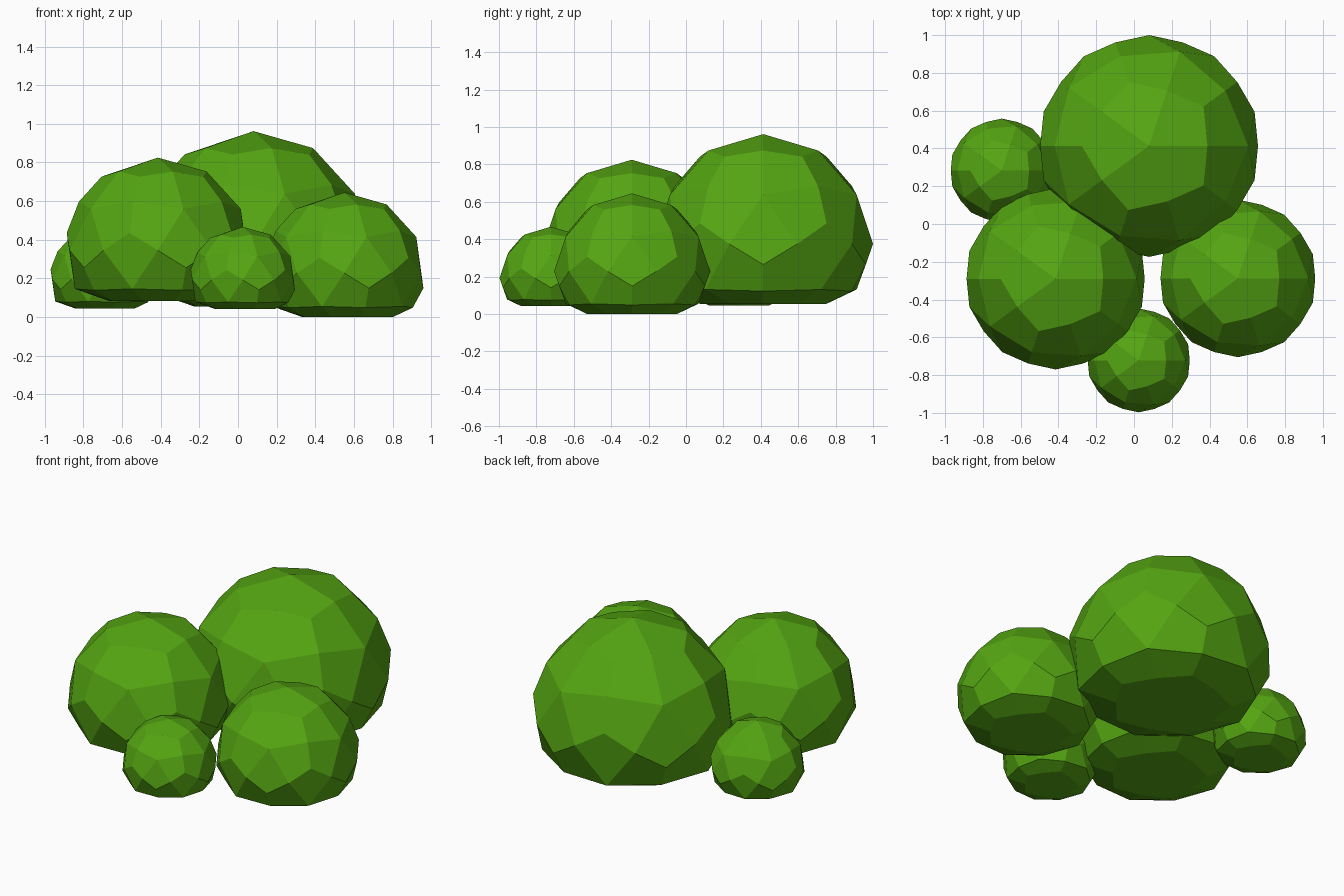
import bpy
import bmesh
from mathutils import Vector

if "Cube" in bpy.data.objects:
    bpy.data.objects.remove(bpy.data.objects["Cube"])

green = bpy.data.materials.new("leaf_green")
green.diffuse_color = (0.09, 0.38, 0.006, 1)
green.use_nodes = True
green.node_tree.nodes["Principled BSDF"].inputs["Base Color"].default_value = green.diffuse_color


def flatten(p):
    # squash the underside of the unit ball to a flat base
    if p.z < -0.7:
        p.z = -0.545
    elif p.z < -0.5:
        p.z = -0.43
    elif p.z < -0.4:
        p.z = -0.415
    return p


def leaf_ball(name, centre, radius):
    # icosahedron with each triangle split into three kites on the sphere
    ico = bmesh.new()
    bmesh.ops.create_icosphere(ico, subdivisions=1, radius=1)
    ball = bmesh.new()
    points = {}

    def point(element, corners):
        if element not in points:
            p = sum((v.co for v in corners), Vector()).normalized()
            points[element] = ball.verts.new(flatten(p) * radius)
        return points[element]

    for face in ico.faces:
        middle = point(face, face.verts)
        for loop in face.loops:
            after, before = loop.edge, loop.link_loop_prev.edge
            ball.faces.new((point(loop.vert, [loop.vert]),
                            point(after, after.verts),
                            middle,
                            point(before, before.verts)))
    bmesh.ops.recalc_face_normals(ball, faces=ball.faces)
    mesh = bpy.data.meshes.new(name)
    ball.to_mesh(mesh)
    ball.free()
    ico.free()
    mesh.materials.append(green)
    obj = bpy.data.objects.new(name, mesh)
    obj.location = centre
    bpy.context.collection.objects.link(obj)


# five overlapping clumps of the bush
leaf_ball("large_back_clump", (0.08, 0.413, 0.375), 0.587)
leaf_ball("left_clump", (-0.415, -0.29, 0.345), 0.48)
leaf_ball("right_clump", (0.55, -0.288, 0.228), 0.417)
leaf_ball("small_front_clump", (0.025, -0.722, 0.192), 0.275)
leaf_ball("small_left_clump", (-0.70, 0.283, 0.195), 0.275)
